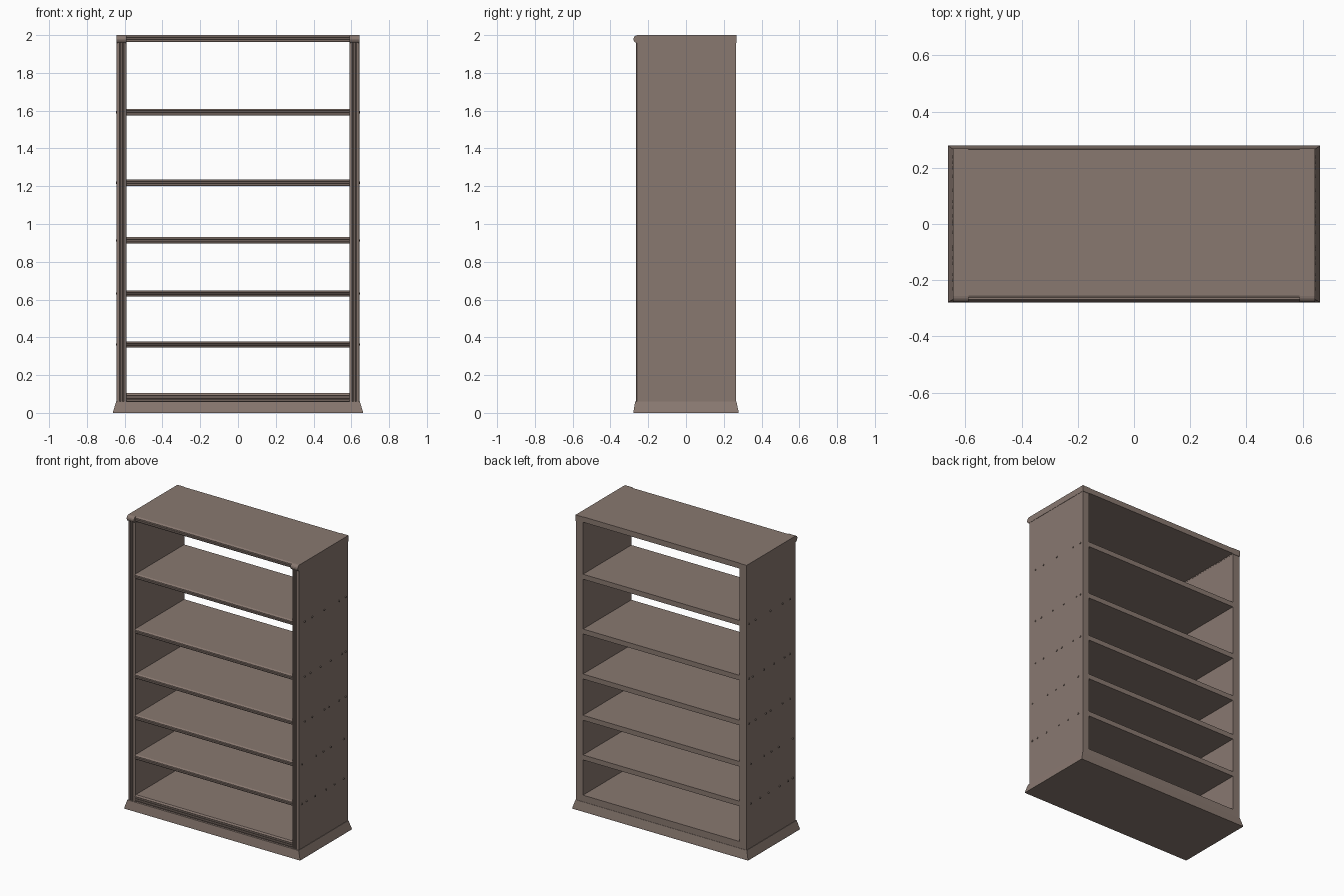
import bpy, bmesh, math
from mathutils import Matrix

if "Cube" in bpy.data.objects:
    bpy.data.objects.remove(bpy.data.objects["Cube"])

wood = bpy.data.materials.new("grey_brown_wood")
wood.diffuse_color = (0.25, 0.19, 0.163, 1)
wood.use_nodes = True
wood.node_tree.nodes["Principled BSDF"].inputs["Base Color"].default_value = wood.diffuse_color


def finish(name, bm):
    bmesh.ops.recalc_face_normals(bm, faces=bm.faces[:])
    me = bpy.data.meshes.new(name)
    bm.to_mesh(me)
    bm.free()
    me.materials.append(wood)
    ob = bpy.data.objects.new(name, me)
    bpy.context.collection.objects.link(ob)
    return ob


def extrude(name, pts, a, b, axis):
    """Extrude a 2D profile: (y, z) along x, or (x, y) along z."""
    bm = bmesh.new()
    put = (lambda p, t: (t, p[0], p[1])) if axis == "x" else (lambda p, t: (p[0], p[1], t))
    lo = [bm.verts.new(put(p, a)) for p in pts]
    hi = [bm.verts.new(put(p, b)) for p in pts]
    n = len(pts)
    bm.faces.new(lo)
    bm.faces.new(hi)
    for i in range(n):
        j = (i + 1) % n
        bm.faces.new((lo[i], lo[j], hi[j], hi[i]))
    return finish(name, bm)


def reeded(lo, hi, front, depth=0.007):
    """Moulded edge: a bead, two grooves and rounded corners across lo..hi."""
    steps = [(0, 1), (.08, .3), (.2, 0), (.27, 0), (.32, 1), (.38, 1), (.43, 0),
             (.57, 0), (.62, 1), (.68, 1), (.73, 0), (.8, 0), (.92, .3), (1, 1)]
    return [(lo + (hi - lo) * t, front + depth * d) for t, d in steps]


def board(name, z0, z1, front=-0.262, back=0.265, half=0.591):
    edge = [(y, z) for z, y in reeded(z0, z1, front)]
    return extrude(name, edge + [(back, z1), (back, z0)], -half, half, "x")


INNER, OUTER = 0.59, 0.642

# flared plinth
bm = bmesh.new()
rings = []
for z, x, y0, y1 in ((0, 0.663, -0.279, 0.279), (0.008, 0.661, -0.278, 0.278),
                     (0.06, 0.645, -0.269, 0.267)):
    rings.append([bm.verts.new(c) for c in ((-x, y0, z), (x, y0, z), (x, y1, z), (-x, y1, z))])
bm.faces.new(rings[0])
bm.faces.new(rings[-1])
for r, s in zip(rings, rings[1:]):
    for i in range(4):
        j = (i + 1) % 4
        bm.faces.new((r[i], r[j], s[j], s[i]))
finish("plinth", bm)

# shelves and top board
board("bottom_shelf", 0.06, 0.105)
shelf_z = [0.362, 0.632, 0.913, 1.219, 1.592]
for i, z in enumerate(shelf_z):
    board("shelf_%d" % (i + 1), z - 0.017, z + 0.017)
board("top_board", 1.963, 2.0)

# peg positions (y) for each shelf
pegs = [(-.23, -.18, -.09, .03, .12, .22), (-.23, -.08, 0, .08, .22),
        (-.2, -.12, .01, .06, .17, .24), (-.2, -.14, -.03, .08, .2, .24),
        (-.2, -.12, .01, .17, .24)]

for s, side in ((1, "right"), (-1, "left")):
    # side panel with moulded front
    prof = [(s * x, y) for x, y in reeded(INNER, OUTER, -0.266)]
    prof += [(s * OUTER, 0.265), (s * INNER, 0.265)]
    extrude(side + "_side_panel", prof, 0.06, 1.97, "z")

    # cap over the side panel with a rounded nose
    cap = [(-0.257 - 0.021 * math.sin(math.pi * k / 8),
            1.979 - 0.021 * math.cos(math.pi * k / 8)) for k in range(9)]
    cap += [(0.268, 2.0), (0.268, 1.958)]
    extrude(side + "_top_cap", cap, s * (INNER - 0.001), s * (OUTER + 0.002), "x")

    # dowel pegs in the outer face
    bm = bmesh.new()
    for z, row in zip(shelf_z, pegs):
        for y in row:
            m = (Matrix.Translation((s * 0.64, y, z))
                 @ Matrix.Rotation(math.pi / 2, 4, "Y"))
            bmesh.ops.create_cone(bm, cap_ends=True, segments=8, radius1=0.006,
                                  radius2=0.006, depth=0.014, matrix=m)
    finish(side + "_pegs", bm)
